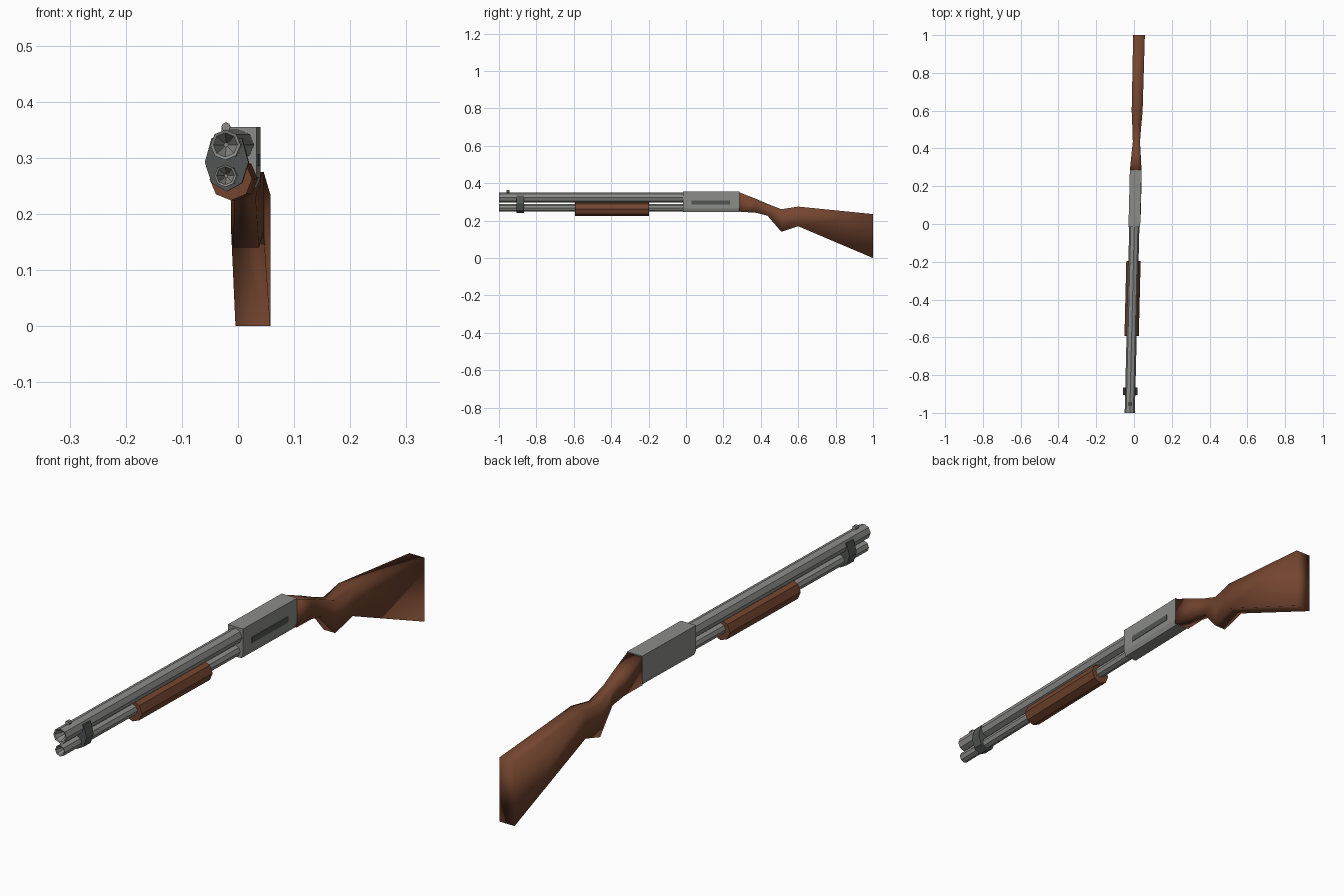
import bpy, bmesh, math

if "Cube" in bpy.data.objects:
    bpy.data.objects.remove(bpy.data.objects["Cube"])


def mat(name, rgb):
    m = bpy.data.materials.new(name)
    m.diffuse_color = (*rgb, 1)
    m.use_nodes = True
    m.node_tree.nodes["Principled BSDF"].inputs["Base Color"].default_value = m.diffuse_color
    return m


STEEL = mat("grey_steel", (0.26, 0.26, 0.25))
DARK = mat("dark_steel", (0.085, 0.09, 0.09))
WOOD = mat("brown_wood", (0.175, 0.06, 0.029))


def axis_x(y):
    # the whole model is turned slightly about z
    return 0.0245 * y + 0.002


def loft(name, rings, material, smooth=False):
    """rings: list of (y, [(x offset, z), ...]) joined and capped."""
    bm = bmesh.new()
    loops = [[bm.verts.new((axis_x(y) + x, y, z)) for x, z in pts] for y, pts in rings]
    n = len(loops[0])
    for a, b in zip(loops, loops[1:]):
        for i in range(n):
            j = (i + 1) % n
            bm.faces.new((a[i], a[j], b[j], b[i]))
    bm.faces.new(loops[0])
    bm.faces.new(loops[-1])
    bmesh.ops.recalc_face_normals(bm, faces=bm.faces)
    for f in bm.faces:
        f.smooth = smooth
    me = bpy.data.meshes.new(name)
    bm.to_mesh(me)
    bm.free()
    me.materials.append(material)
    ob = bpy.data.objects.new(name, me)
    bpy.context.collection.objects.link(ob)
    return ob


def circle(r, z, n=8):
    return [(r * math.sin(2 * math.pi * i / n), z + r * math.cos(2 * math.pi * i / n)) for i in range(n)]


def rect(w, z0, z1):
    return [(-w, z0), (w, z0), (w, z1), (-w, z1)]


# barrel and magazine tube, each with a hollow conical mouth
for name, r, z in (("barrel", 0.027, 0.323), ("magazine_tube", 0.02, 0.268)):
    loft(name, [(-0.95, circle(r * 0.15, z)), (-0.998, circle(r * 0.8, z)),
                (-1.0, circle(r, z)), (0.0, circle(r, z))], STEEL)

# front sight bead
loft("front_sight", [(-0.96, circle(0.008, 0.355)), (-0.945, circle(0.008, 0.355))], STEEL)

# clamp joining barrel and tube
half = [(0.027, 0.335), (0.039, 0.292), (0.027, 0.255)]
clamp = half + [(0, 0.24)] + [(-x, z) for x, z in reversed(half)]
loft("barrel_clamp", [(-0.905, clamp), (-0.865, clamp)], DARK)

# pump forend
loft("forend", [(-0.593, circle(0.038, 0.262)), (-0.197, circle(0.038, 0.262))], WOOD)

# receiver with narrower underside
body = [(-0.024, 0.246), (0.024, 0.246), (0.031, 0.265), (0.031, 0.355), (-0.031, 0.355), (-0.031, 0.265)]
loft("receiver", [(-0.017, body), (0.285, body)], STEEL)

# ejection port plate on the right side
port = [(0.030, 0.285), (0.0325, 0.285), (0.0325, 0.307), (0.030, 0.307)]
loft("ejection_port", [(0.03, port), (0.235, port)], DARK)

# stock: (y, half width, bottom, top)
stations = [(0.283, 0.031, 0.248, 0.352), (0.375, 0.024, 0.242, 0.316), (0.435, 0.019, 0.227, 0.29),
            (0.51, 0.023, 0.14, 0.261), (0.6, 0.029, 0.17, 0.275), (1.0, 0.031, 0.0, 0.235)]
loft("stock", [(y, rect(w, z0, z1)) for y, w, z0, z1 in stations], WOOD, smooth=True)
